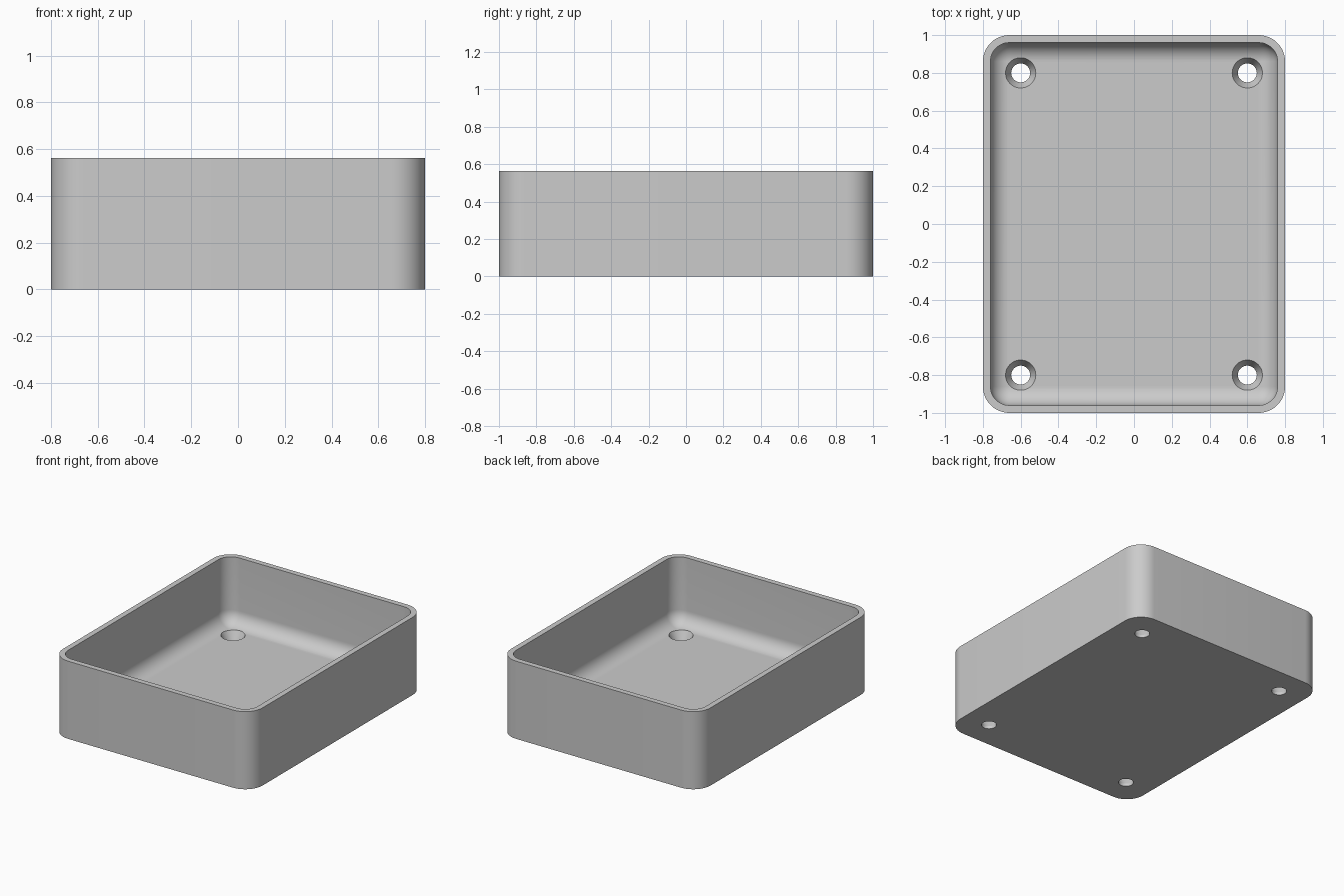
import bpy, bmesh, math

if "Cube" in bpy.data.objects:
    bpy.data.objects.remove(bpy.data.objects["Cube"])

HALF_X, HALF_Y, HEIGHT = 0.8, 1.0, 0.563
WALL, FLOOR, FILLET = 0.04, 0.08, 0.10
CORNER = WALL + FILLET
HOLE_R, SINK_R = 0.05, 0.08
SEGS, FILLET_STEPS, HOLE_SEGS = 12, 12, 48

grey = bpy.data.materials.new("grey plastic")
grey.use_nodes = True
grey.diffuse_color = (0.6, 0.6, 0.6, 1)
grey.node_tree.nodes["Principled BSDF"].inputs["Base Color"].default_value = (0.6, 0.6, 0.6, 1)


def rounded_ring(bm, inset, z):
    """Rounded rectangle of vertices, inset from the outer wall."""
    r = CORNER - inset
    ring = []
    for k, (sx, sy) in enumerate([(1, 1), (-1, 1), (-1, -1), (1, -1)]):
        for i in range(SEGS + 1):
            a = math.pi / 2 * (k + i / SEGS)
            ring.append(bm.verts.new((sx * (HALF_X - CORNER) + r * math.cos(a),
                                      sy * (HALF_Y - CORNER) + r * math.sin(a), z)))
    return ring


def circle_ring(bm, cx, cy, r, z):
    angles = [2 * math.pi * i / HOLE_SEGS for i in range(HOLE_SEGS)]
    return [bm.verts.new((cx + r * math.cos(a), cy + r * math.sin(a), z)) for a in angles]


def skin(bm, rings):
    """Bridge successive rings and cap both ends."""
    for low, high in zip(rings, rings[1:]):
        for i in range(len(low)):
            j = (i + 1) % len(low)
            bm.faces.new((low[i], low[j], high[j], high[i]))
    bm.faces.new(rings[0])
    bm.faces.new(rings[-1])


def make_object(name, bm):
    bmesh.ops.remove_doubles(bm, verts=bm.verts, dist=1e-5)
    bmesh.ops.recalc_face_normals(bm, faces=bm.faces)
    mesh = bpy.data.meshes.new(name)
    bm.to_mesh(mesh)
    bm.free()
    mesh.materials.append(grey)
    obj = bpy.data.objects.new(name, mesh)
    bpy.context.collection.objects.link(obj)
    return obj


# Tray: outer wall, flat rim, inner wall, filleted floor edge
bm = bmesh.new()
rings = [rounded_ring(bm, 0, 0), rounded_ring(bm, 0, HEIGHT), rounded_ring(bm, WALL, HEIGHT)]
for i in range(FILLET_STEPS + 1):
    t = math.pi / 2 * i / FILLET_STEPS
    rings.append(rounded_ring(bm, WALL + FILLET * (1 - math.cos(t)),
                              FLOOR + FILLET * (1 - math.sin(t))))
skin(bm, rings)
tray = make_object("tray", bm)

# Four countersunk screw holes through the floor
bm = bmesh.new()
for cx in (-0.6, 0.6):
    for cy in (-0.8, 0.8):
        profile = [(HOLE_R, -0.05), (HOLE_R, 0.02), (SINK_R, FLOOR), (SINK_R, FLOOR + 0.1)]
        skin(bm, [circle_ring(bm, cx, cy, r, z) for r, z in profile])
cutter = make_object("hole_cutter", bm)
cutter.hide_render = True

# Cut the holes and keep only the tray
cut = tray.modifiers.new("screw_holes", 'BOOLEAN')
cut.operation = 'DIFFERENCE'
cut.solver = 'EXACT'
cut.object = cutter
bpy.ops.object.select_all(action='DESELECT')
bpy.context.view_layer.objects.active = tray
tray.select_set(True)
bpy.ops.object.modifier_apply(modifier=cut.name)
bpy.data.objects.remove(cutter)
bpy.ops.object.shade_smooth_by_angle(angle=math.radians(25))
